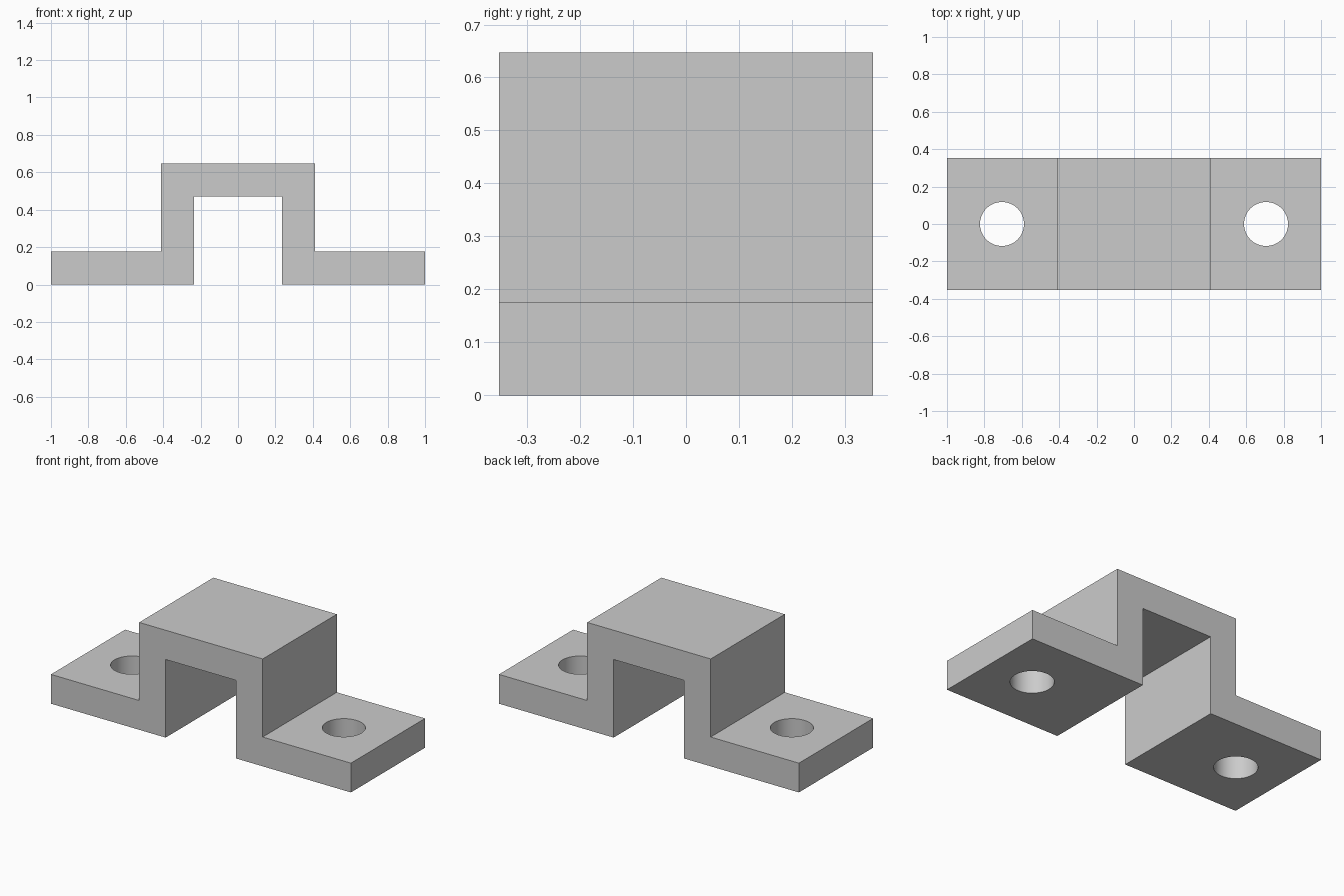
import bpy
import bmesh
from mathutils import Matrix

if "Cube" in bpy.data.objects:
    bpy.data.objects.remove(bpy.data.objects["Cube"], do_unlink=True)

# Proportions: the bracket is 34 units long
U = 1 / 17
DEPTH = 12 * U
HOLE_X, HOLE_RADIUS = 12 * U, 2 * U

grey = bpy.data.materials.new("plain grey")
grey.use_nodes = True
grey.diffuse_color = (0.6, 0.6, 0.6, 1)
grey.node_tree.nodes["Principled BSDF"].inputs["Base Color"].default_value = (0.6, 0.6, 0.6, 1)


def add_object(name, bm):
    bmesh.ops.recalc_face_normals(bm, faces=bm.faces)
    mesh = bpy.data.meshes.new(name)
    bm.to_mesh(mesh)
    bm.free()
    mesh.materials.append(grey)
    obj = bpy.data.objects.new(name, mesh)
    bpy.context.collection.objects.link(obj)
    return obj


# Hat-shaped strap: half the profile, mirrored, then extruded through the depth
half = [(4, 8), (4, 0), (17, 0), (17, 3), (7, 3), (7, 11)]
profile = half + [(-x, z) for x, z in reversed(half)]
bm = bmesh.new()
face = bm.faces.new([bm.verts.new((x * U, -DEPTH / 2, z * U)) for x, z in profile])
side = bmesh.ops.extrude_face_region(bm, geom=[face])
moved = [v for v in side["geom"] if isinstance(v, bmesh.types.BMVert)]
bmesh.ops.translate(bm, verts=moved, vec=(0, DEPTH, 0))
bracket = add_object("saddle_bracket", bm)

# Round bolt hole through each foot
bm = bmesh.new()
for s in (-1, 1):
    bmesh.ops.create_cone(bm, cap_ends=True, segments=64, radius1=HOLE_RADIUS,
                          radius2=HOLE_RADIUS, depth=8 * U,
                          matrix=Matrix.Translation((s * HOLE_X, 0, 1.5 * U)))
cutter = add_object("bolt_hole_cutter", bm)

cut = bracket.modifiers.new("bolt holes", "BOOLEAN")
cut.operation = "DIFFERENCE"
cut.solver = "EXACT"
cut.object = cutter
bpy.context.view_layer.objects.active = bracket
bracket.select_set(True)
bpy.ops.object.modifier_apply(modifier=cut.name)
bpy.data.objects.remove(cutter, do_unlink=True)

# Smooth hole walls, crisp edges
bpy.ops.object.shade_smooth_by_angle(angle=0.5)
